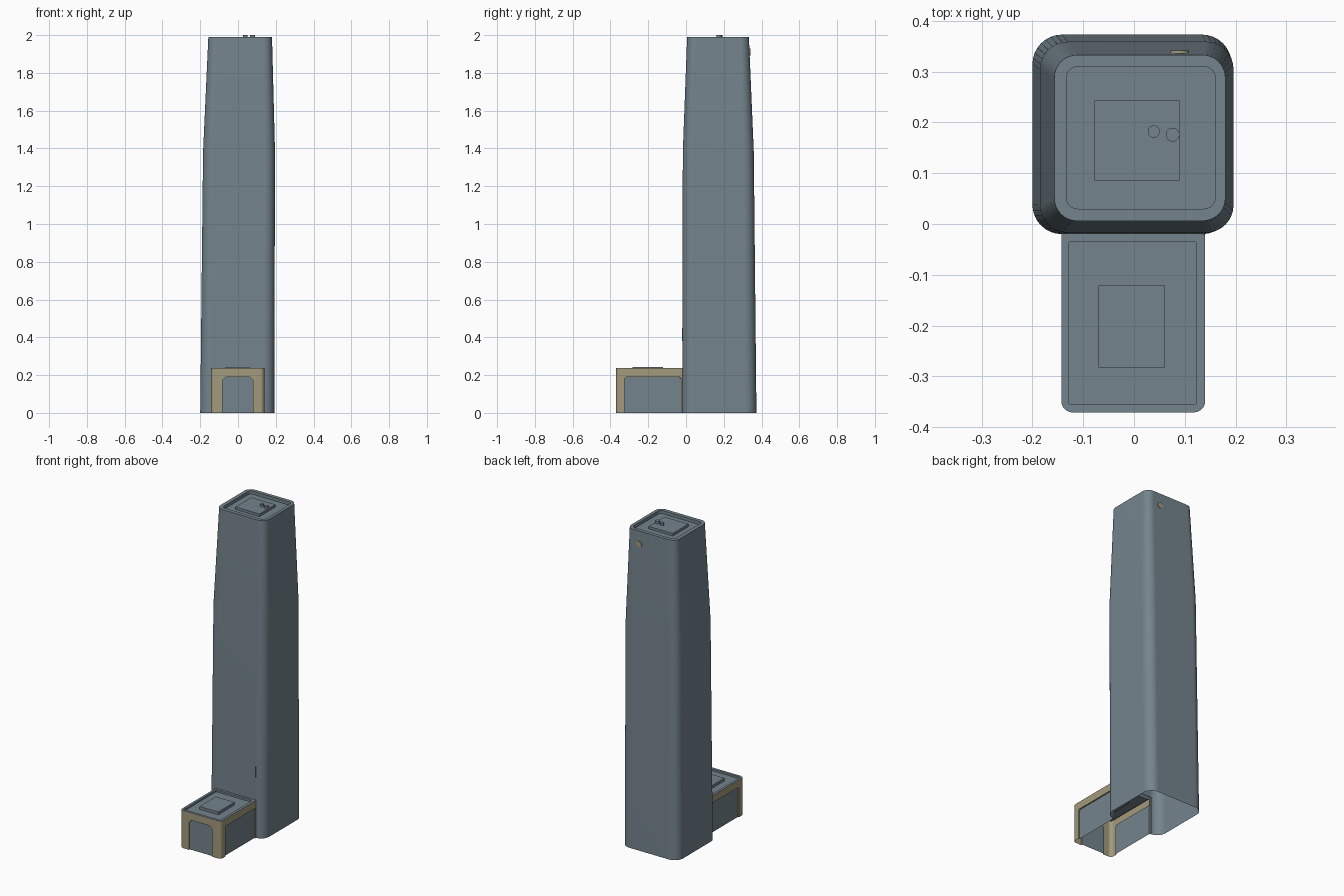
import bpy, bmesh, math
from mathutils import Vector

cube = bpy.data.objects.get("Cube")
if cube:
    bpy.data.objects.remove(cube, do_unlink=True)


def material(name, rgb):
    m = bpy.data.materials.new(name)
    m.use_nodes = True
    m.diffuse_color = (*rgb, 1)
    m.node_tree.nodes["Principled BSDF"].inputs["Base Color"].default_value = (*rgb, 1)
    return m


SLATE = material("slate blue grey", (0.175, 0.23, 0.265))
STONE = material("tan stone", (0.36, 0.325, 0.205))


def rounded_ring(bm, x0, x1, y0, y1, r, z, seg=8):
    """One horizontal loop of vertices with rounded corners."""
    corners = [(x1 - r, y1 - r), (x0 + r, y1 - r), (x0 + r, y0 + r), (x1 - r, y0 + r)]
    ring = []
    for i, (cx, cy) in enumerate(corners):
        for k in range(seg + 1):
            a = math.pi / 2 * (i + k / seg)
            ring.append(bm.verts.new((cx + r * math.cos(a), cy + r * math.sin(a), z)))
    return ring


def loft(sections):
    """Skin rounded rings from bottom to top; cap the last, leave the base open."""
    bm = bmesh.new()
    rings = [rounded_ring(bm, *s) for s in sections]
    for a, b in zip(rings, rings[1:]):
        for i in range(len(a)):
            j = (i + 1) % len(a)
            bm.faces.new((a[i], a[j], b[j], b[i]))
    bm.faces.new(rings[-1])
    bm.normal_update()
    return bm


def cut(bm, point, normal, rule=lambda f: True, **kw):
    faces = [f for f in bm.faces if rule(f)]
    geom = faces + list({e for f in faces for e in f.edges}) + list({v for f in faces for v in f.verts})
    bmesh.ops.bisect_plane(bm, geom=geom, plane_co=point, plane_no=Vector(normal).normalized(), **kw)
    bm.normal_update()


def finish(bm, name, mats, smooth=True):
    me = bpy.data.meshes.new(name)
    bm.to_mesh(me)
    bm.free()
    ob = bpy.data.objects.new(name, me)
    bpy.context.collection.objects.link(ob)
    for m in mats:
        me.materials.append(m)
    if smooth:
        bpy.ops.object.select_all(action='DESELECT')
        ob.select_set(True)
        bpy.context.view_layer.objects.active = ob
        bpy.ops.object.shade_smooth_by_angle(angle=math.radians(30))
        mod = ob.modifiers.new("Even shading", 'WEIGHTED_NORMAL')
        mod.keep_sharp = True
    return ob


def box(name, x0, x1, y0, y1, z0, z1, mat):
    bm = bmesh.new()
    bmesh.ops.create_cube(bm, size=1)
    for v in bm.verts:
        v.co = ((x0, x1)[v.co.x > 0], (y0, y1)[v.co.y > 0], (z0, z1)[v.co.z > 0])
    finish(bm, name, [mat], smooth=False)


def cylinder(name, centre, r, depth, mat, lying=False):
    bm = bmesh.new()
    bmesh.ops.create_cone(bm, cap_ends=True, segments=24, radius1=r, radius2=r, depth=depth)
    ob = finish(bm, name, [mat])
    ob.location = centre
    if lying:
        ob.rotation_euler.x = math.pi / 2


# Tapered tower with parapet and sunken roof
tower = loft([
    (-0.2, 0.192, -0.02, 0.373, 0.058, 0),
    (-0.185, 0.196, -0.017, 0.359, 0.054, 1.38),
    (-0.157, 0.18, 0.006, 0.333, 0.045, 1.99),
    (-0.133, 0.16, 0.03, 0.31, 0.022, 1.99),
    (-0.133, 0.16, 0.03, 0.31, 0.022, 1.97),
])
# Opening from the tower into the entrance hall
front = lambda f: f.normal.y < -0.95 and f.calc_center_median().z < 1
cut(tower, (0, 0, 0.22), (0, 0, 1), front)
for side in (-0.13, 0.13):
    cut(tower, (side, 0, 0), (1, 0, 0), lambda f: front(f) and f.calc_center_median().z < 0.22)
opening = [f for f in tower.faces if front(f) and f.calc_center_median().z < 0.22
           and abs(f.calc_center_median().x) < 0.125]
bmesh.ops.delete(tower, geom=opening, context='FACES')
finish(tower, "tower", [SLATE])

# Entrance hall with parapet, open toward the tower
X0, X1, Y0, PANE_TOP = -0.143, 0.14, -0.371, 0.19
hall = loft([
    (X0, X1, Y0, 0.02, 0.022, 0),
    (X0, X1, Y0, 0.02, 0.022, 0.237),
    (-0.128, 0.123, -0.355, -0.035, 0.003, 0.237),
    (-0.128, 0.123, -0.355, -0.035, 0.003, 0.225),
])
cut(hall, (0, -0.016, 0), (0, 1, 0), clear_outer=True)


def is_wall(f):
    c = f.calc_center_median()
    return abs(f.normal.z) < 0.1 and (c.x < X0 + 0.02 or c.x > X1 - 0.02 or c.y < Y0 + 0.02) \
        and min(v.co.z for v in f.verts) < 0.22


for f in hall.faces:
    f.material_index = 1 if is_wall(f) else 0


def recessed_pane(direction, axis, lo, hi, chamfer):
    """Cut a chamfer-topped pane into one flat wall and push it inward."""
    facing = lambda f: f.normal.dot(direction) > 0.99 and is_wall(f)
    u = Vector((1, 0, 0)) if axis == 0 else Vector((0, 1, 0))
    up = Vector((0, 0, 1))
    cuts = [(up * PANE_TOP, up), (u * lo, -u), (u * hi, u),
            (u * lo + up * (PANE_TOP - chamfer), up - u),
            (u * hi + up * (PANE_TOP - chamfer), up + u)]
    for point, normal in cuts:
        cut(hall, point, normal, facing)
    pane = [f for f in hall.faces if facing(f)
            and all((f.calc_center_median() - p).dot(n) < 0 for p, n in cuts)]
    bmesh.ops.inset_region(hall, faces=pane, thickness=0.0005, depth=-0.008, use_boundary=False)
    for f in pane:
        f.material_index = 0
    hall.normal_update()


recessed_pane(Vector((0, -1, 0)), 0, -0.083, 0.08, 0.018)
for side in (-1, 1):
    recessed_pane(Vector((side, 0, 0)), 1, -0.325, -0.026, 0.008)
finish(hall, "entrance_hall", [SLATE, STONE])

# Rooftop plant
box("hall_roof_unit", -0.07, 0.061, -0.283, -0.121, 0.22, 0.243, SLATE)
box("tower_roof_unit", -0.078, 0.09, 0.086, 0.243, 1.96, 1.986, SLATE)
cylinder("roof_vent_small", (0.039, 0.182, 1.985), 0.012, 0.03, SLATE)
cylinder("roof_vent_large", (0.076, 0.176, 1.985), 0.0135, 0.03, SLATE)

# Small wall fittings
cylinder("rear_round_plate", (0.09, 0.3375, 1.91), 0.018, 0.008, STONE, lying=True)
box("front_wall_strip", 0.135, 0.139, -0.022, -0.015, 0.38, 0.45, SLATE)
